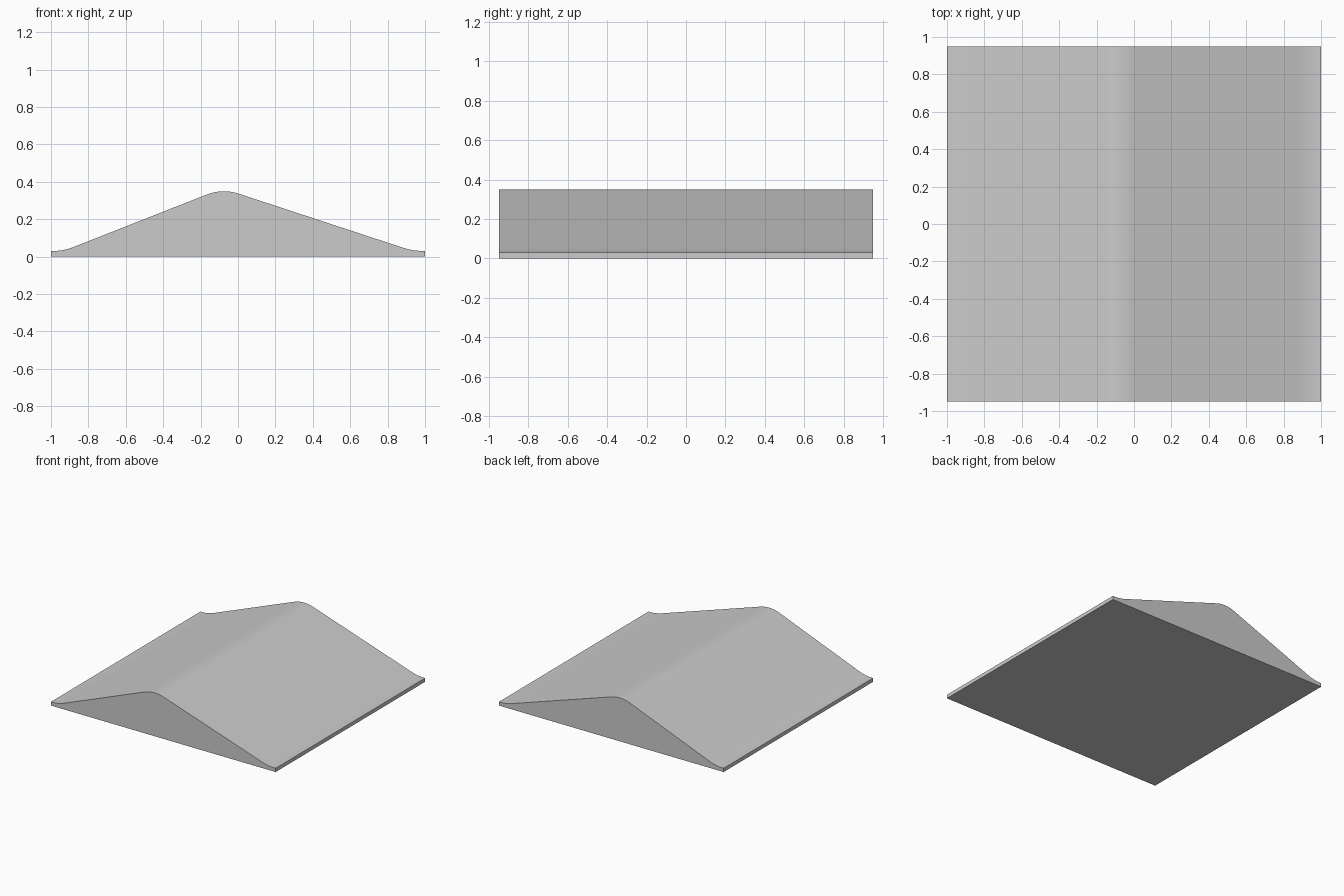
import bpy
import bmesh
from mathutils import Vector

cube = bpy.data.objects.get("Cube")
if cube:
    bpy.data.objects.remove(cube, do_unlink=True)

HALF_DEPTH = 0.95


def fillet(before, corner, after, reach, steps=8):
    """Round a profile corner with a quadratic curve."""
    before, corner, after = Vector(before), Vector(corner), Vector(after)
    a = corner + (before - corner).normalized() * reach
    b = corner + (after - corner).normalized() * reach
    return [a * (1 - t) ** 2 + corner * 2 * t * (1 - t) + b * t ** 2
            for t in (i / steps for i in range(steps + 1))]


# Profile: low lips at both sides, off-centre rounded ridge
left_lip, right_lip = (-1, 0.03), (1, 0.03)
left_foot, ridge, right_foot = (-0.934, 0.03), (-0.083, 0.365), (0.936, 0.03)
profile = [Vector((-1, 0)), Vector(left_lip)]
profile += fillet(left_lip, left_foot, ridge, 0.058)
profile += fillet(left_foot, ridge, right_foot, 0.092, 12)
profile += fillet(ridge, right_foot, right_lip, 0.058)
profile += [Vector(right_lip), Vector((1, 0))]

# Extrude the profile from front to back
bm = bmesh.new()
front = bm.faces.new([bm.verts.new((p.x, -HALF_DEPTH, p.y)) for p in profile])
result = bmesh.ops.extrude_face_region(bm, geom=[front], use_keep_orig=True)
back = [v for v in result["geom"] if isinstance(v, bmesh.types.BMVert)]
bmesh.ops.translate(bm, verts=back, vec=(0, 2 * HALF_DEPTH, 0))
bmesh.ops.recalc_face_normals(bm, faces=bm.faces)
mesh = bpy.data.meshes.new("ridged_ramp")
bm.to_mesh(mesh)
bm.free()

ramp = bpy.data.objects.new("ridged_ramp", mesh)
bpy.context.collection.objects.link(ramp)

# Plain grey surface
grey = bpy.data.materials.new("plain_grey")
grey.use_nodes = True
colour = (0.6, 0.6, 0.6, 1)
grey.diffuse_color = colour
grey.node_tree.nodes["Principled BSDF"].inputs["Base Color"].default_value = colour
mesh.materials.append(grey)

# Smooth bends, sharp outer edges
bpy.ops.object.select_all(action="DESELECT")
ramp.select_set(True)
bpy.context.view_layer.objects.active = ramp
bpy.ops.object.shade_smooth_by_angle(angle=0.5236)
